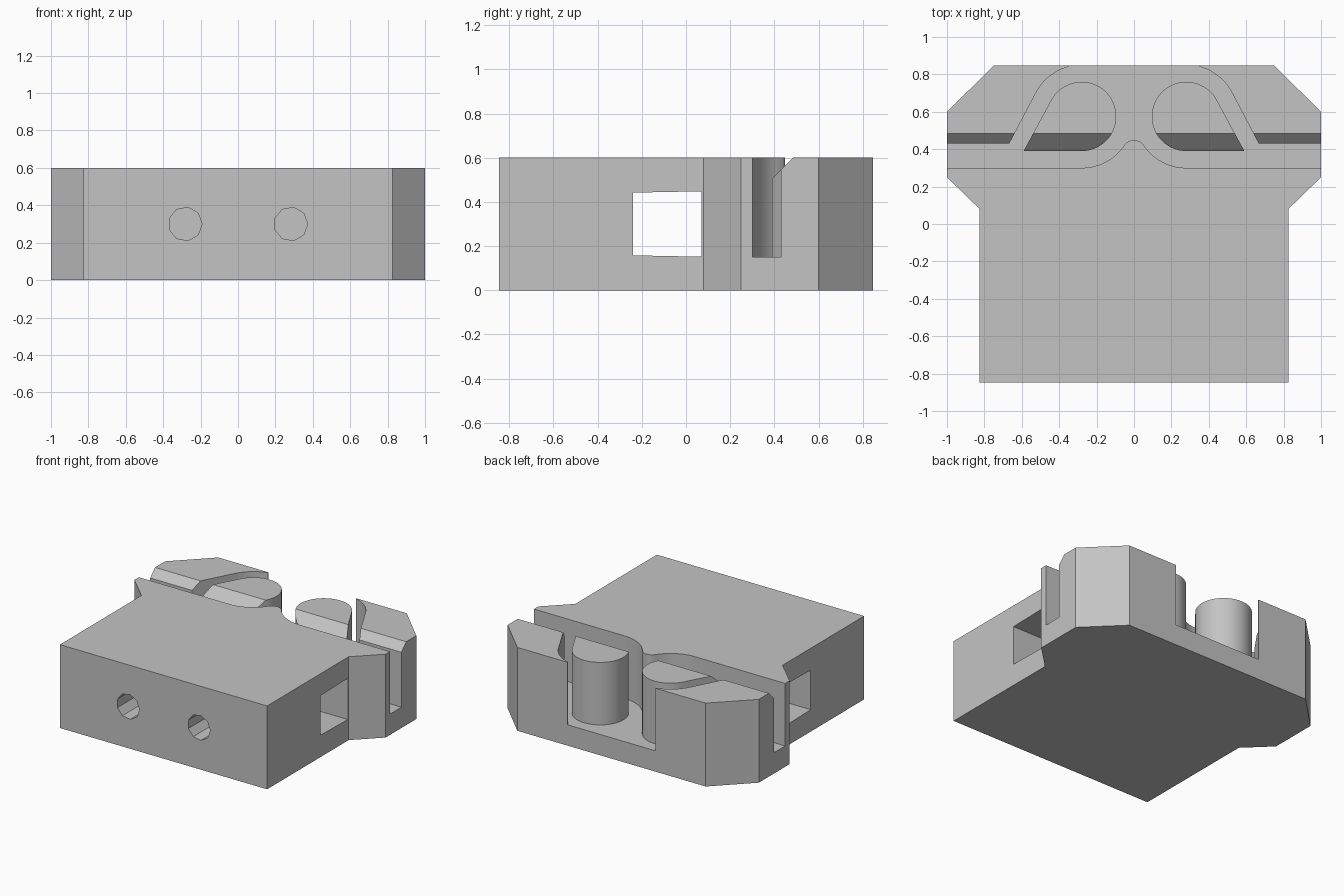
import bpy, bmesh, math
from mathutils import Vector

cube = bpy.data.objects.get("Cube")
if cube:
    bpy.data.objects.remove(cube, do_unlink=True)

TOP, FLOOR = 0.6, 0.15
PEG = (0.28, 0.575)           # centre of each round peg
PEG_R, GROOVE_R = 0.185, 0.275

grey = bpy.data.materials.new("plain grey")
grey.use_nodes = True
grey.diffuse_color = (0.55, 0.55, 0.55, 1)
grey.node_tree.nodes["Principled BSDF"].inputs["Base Color"].default_value = (0.55, 0.55, 0.55, 1)


def prism(name, points, direction):
    """Extrude a flat 3D outline along a direction."""
    bm = bmesh.new()
    face = bm.faces.new([bm.verts.new(p) for p in points])
    ext = bmesh.ops.extrude_face_region(bm, geom=[face])
    verts = [g for g in ext["geom"] if isinstance(g, bmesh.types.BMVert)]
    bmesh.ops.translate(bm, verts=verts, vec=Vector(direction))
    bmesh.ops.recalc_face_normals(bm, faces=bm.faces)
    mesh = bpy.data.meshes.new(name)
    bm.to_mesh(mesh)
    bm.free()
    mesh.materials.append(grey)
    obj = bpy.data.objects.new(name, mesh)
    bpy.context.collection.objects.link(obj)
    return obj


def upright(name, outline, z0, z1):
    return prism(name, [(x, y, z0) for x, y in outline], (0, 0, z1 - z0))


def cut(target, tool):
    """Subtract a tool from the target and discard the tool."""
    mod = target.modifiers.new("cut", 'BOOLEAN')
    mod.operation, mod.solver, mod.object = 'DIFFERENCE', 'EXACT', tool
    bpy.context.view_layer.objects.active = target
    bpy.ops.object.modifier_apply(modifier=mod.name)
    bpy.data.objects.remove(tool, do_unlink=True)


def arc(centre, r, a0, a1, n):
    angles = [math.radians(a0 + (a1 - a0) * i / n) for i in range(n + 1)]
    return [(centre[0] + r * math.cos(a), centre[1] + r * math.sin(a)) for a in angles]


def mirrored(points):
    return points + [(-x, y) for x, y in reversed(points)]


# Main body outline
body = upright("block_body", mirrored([
    (0.825, -0.847), (0.825, 0.08), (1, 0.25), (1, 0.6), (0.75, 0.847)]), 0, TOP)

# Groove tool: a slab with the standing shapes removed from it
groove = upright("groove_cutter", mirrored([(1.5, 0.2), (1.5, 1.2)]), FLOOR, 0.7)
groove.hide_render = True

# Front wall with the rounded nose between the pegs
nose = arc(PEG, GROOVE_R, -90, -147, 16) + [(0.03, 0.442), (0.012, 0.447)]
cut(groove, upright("front_wall", mirrored([(1.6, 0.1), (1.6, 0.3)] + nose), 0.1, 0.8))

# Teardrop pegs and outer blocks, each with a sloped front edge
peg = [(0.59, 0.39)] + arc(PEG, PEG_R, 30, 270, 40)
outer = ([(1.6, 0.43), (0.667, 0.43)] + arc(PEG, GROOVE_R, 30, 75, 12)
         + [(0.353, 1.3), (1.6, 1.3)])
for side in (1, -1):
    for name, outline in (("peg", peg), ("outer_block", outer)):
        shape = upright(name, [(side * x, y) for x, y in outline], 0.1, 0.8)
        cut(shape, prism("slope_cutter", [(-2, 0.2, 0.315), (-2, 0.2, 0.9), (-2, 0.785, 0.9)],
                         (4, 0, 0)))
        cut(groove, shape)
cut(body, groove)

# Slightly flared window running through from side to side
cut(body, prism("window_cutter", [(-2, -0.24, 0.158), (-2, 0.07, 0.152),
                                  (-2, 0.07, 0.448), (-2, -0.24, 0.442)], (4, 0, 0)))

# Nine-sided bolt holes from the front into the window
for side in (1, -1):
    ring = arc((side * 0.282, 0.3), 0.09, 0, 320, 8)
    cut(body, prism("bolt_hole_cutter", [(x, -1, z) for x, z in ring], (0, 0.85, 0)))

# Smooth only the rounded walls
bpy.ops.object.select_all(action='DESELECT')
body.select_set(True)
bpy.context.view_layer.objects.active = body
bpy.ops.object.shade_smooth_by_angle(angle=math.radians(25))
